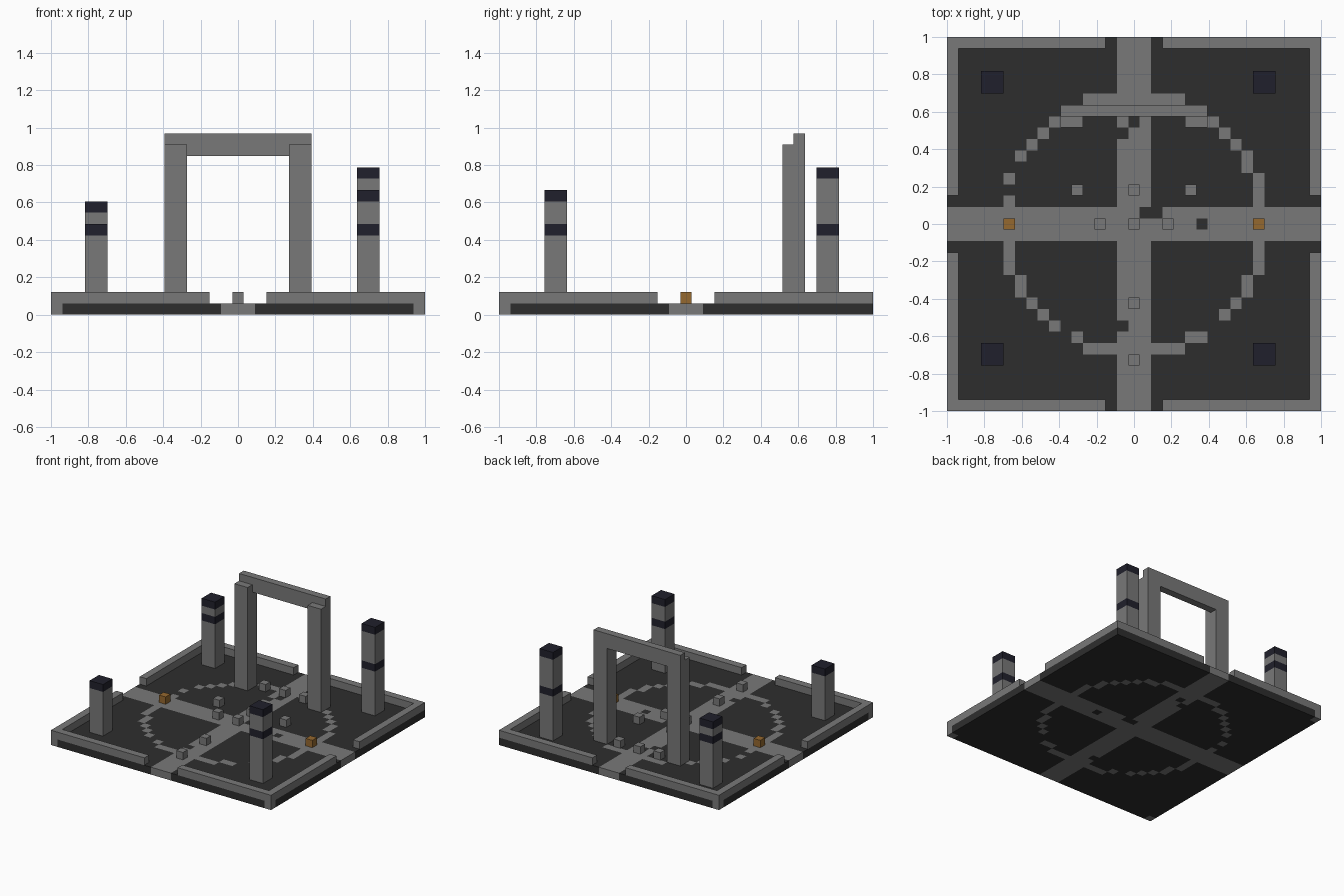
import bpy, bmesh
from mathutils import Vector

if "Cube" in bpy.data.objects:
    bpy.data.objects.remove(bpy.data.objects["Cube"], do_unlink=True)

N = 16            # cells run from -N to N
V = 2 / 33        # size of one cell


def material(name, r, g, b):
    m = bpy.data.materials.new(name)
    m.use_nodes = True
    m.diffuse_color = (r, g, b, 1)
    m.node_tree.nodes["Principled BSDF"].inputs["Base Color"].default_value = (r, g, b, 1)
    return m


STONE = material("grey stone", .19, .19, .19)
GROUND = material("dark ground", .027, .027, .027)
NAVY = material("dark navy", .0145, .0145, .025)
AMBER = material("amber", .30, .14, .028)


def block(name, x, y, z, mats, cuts=(), rule=None):
    """Box over inclusive cell ranges, cut across given axes, coloured by a rule."""
    lo = Vector((x[0] - .5, y[0] - .5, z[0]))
    hi = Vector((x[1] + .5, y[1] + .5, z[1]))
    bm = bmesh.new()
    bmesh.ops.create_cube(bm, size=1)
    for v in bm.verts:
        v.co = (lo + hi) / 2 + Vector(a * b for a, b in zip(v.co, hi - lo))
    for axis, positions in cuts:
        normal = Vector(i == axis for i in range(3))
        for p in positions:
            geom = bm.verts[:] + bm.edges[:] + bm.faces[:]
            bmesh.ops.bisect_plane(bm, geom=geom, plane_co=normal * p, plane_no=normal)
    if rule:
        for f in bm.faces:
            f.material_index = rule(f.calc_center_median())
    bmesh.ops.scale(bm, vec=(V, V, V), verts=bm.verts)
    mesh = bpy.data.meshes.new(name)
    bm.to_mesh(mesh)
    bm.free()
    for m in mats:
        mesh.materials.append(m)
    obj = bpy.data.objects.new(name, mesh)
    bpy.context.collection.objects.link(obj)
    return obj


# Worn stone ring inlaid in the floor, one octant mirrored to the rest
octant = {(11, j) for j in range(5)} | {(10, 5), (10, 6), (9, 7), (8, 8)}
ring = {(sx * a, sy * b) for p in octant for a, b in (p, p[::-1])
        for sx in (-1, 1) for sy in (-1, 1)}
ring -= {(-11, 3), (-10, 5), (-6, -10), (7, -9)}
worn_path = {(1, 1), (2, 1), (-1, 8), (0, 9), (-1, -9), (6, 0)}
stone_corners = {(-N, -N), (N, -N), (-N, N)}


def floor_rule(c):
    i, j = (max(-N, min(N, round(k))) for k in (c.x, c.y))
    path = (abs(i) <= 1 or abs(j) <= 1) and (i, j) not in worn_path
    return 0 if path or (i, j) in ring | stone_corners else 1


lines = [k + .5 for k in range(-N, N)]
block("floor", (-N, N), (-N, N), (0, 1), [STONE, GROUND],
      [(0, lines), (1, lines)], floor_rule)


# Low boundary walls, an L in each corner
def span(sign, a, b):
    return tuple(sorted((sign * a, sign * b)))


for sx, side in ((-1, "right"), (1, "left")):
    for sy, end in ((-1, "front"), (1, "back")):
        block(f"{end}_{side}_end_wall", span(sx, 3, N), span(sy, N, N), (1, 2), [STONE])
        block(f"{end}_{side}_side_wall", span(sx, N, N), span(sy, 3, N - 1), (1, 2), [STONE])

# Corner pillars with a navy band and a navy cap
for name, x, y, height in (("front_right", -13, -12, 8), ("front_left", 11, -12, 11),
                           ("back_right", -13, 12, 10), ("back_left", 11, 12, 13)):
    block(name + "_pillar", (x, x + 1), (y, y + 1), (1, height), [STONE, NAVY],
          [(2, sorted({7, 8, height - 1} - {height}))],
          lambda c: int(7 < c.z < 8 or c.z > height - 1))

# Gateway
for sx, side in ((-1, "right"), (1, "left")):
    block(f"gate_{side}_post", span(sx, 5, 6), (9, 10), (1, 15), [STONE])
block("gate_lintel", (-4, 4), (10, 10), (14, 16), [STONE])
block("gate_lintel_cap", (-6, 6), (10, 10), (15, 16), [STONE]).name = "gate_top_beam"

# Small stone blocks and the two amber markers
stones = [(0, 0), (-3, 0), (3, 0), (0, 3), (-5, 3), (5, 3), (0, -7), (0, -12),
          (-3, 10), (0, 10), (3, 10)]
for n, (i, j) in enumerate(stones):
    block(f"stone_block_{n + 1}", (i, i), (j, j), (1, 2), [STONE])
for i, side in ((-11, "right"), (11, "left")):
    block(f"amber_marker_{side}", (i, i), (0, 0), (1, 2), [AMBER])
